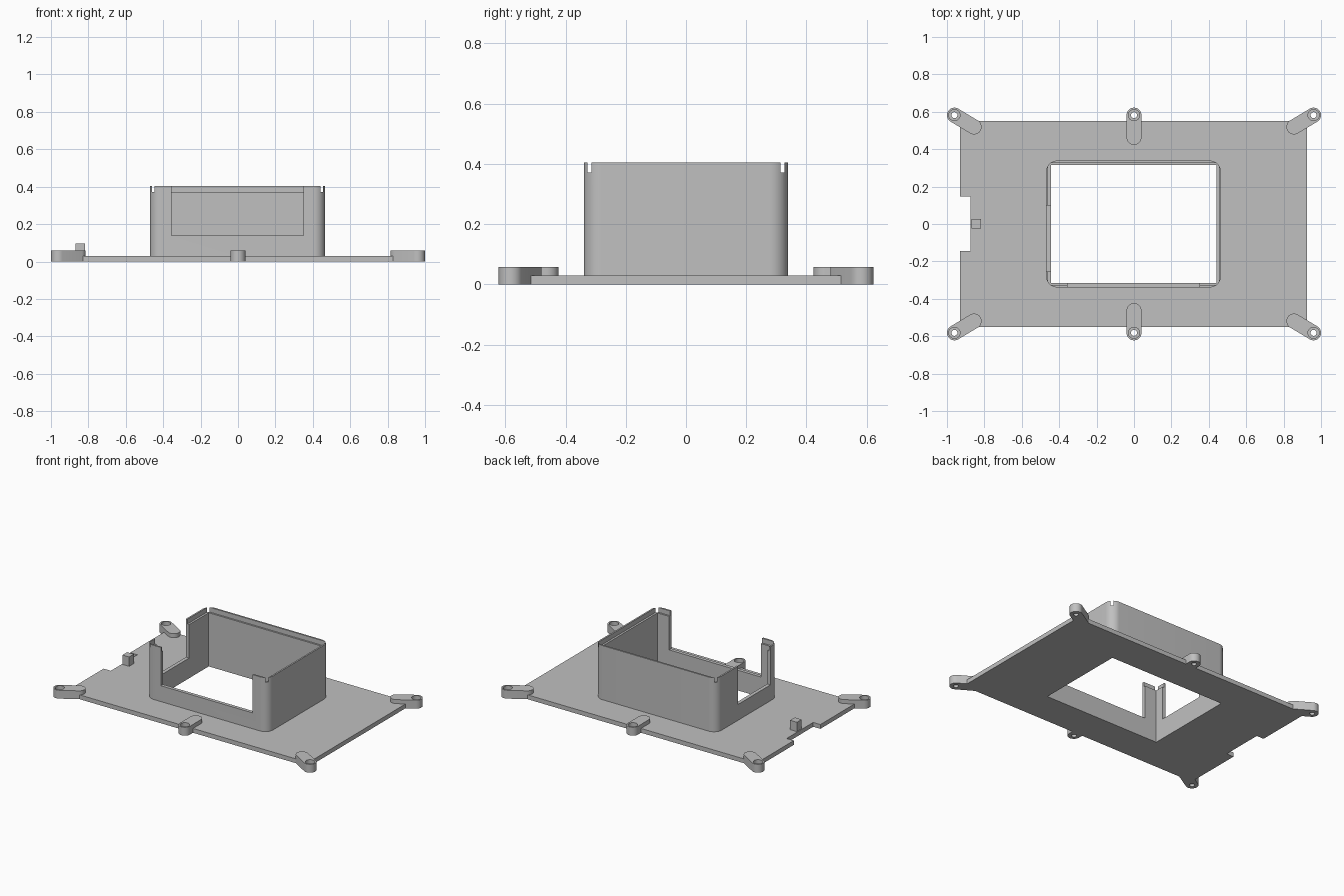
import bpy, bmesh
from math import cos, sin, pi, atan2, radians

cube = bpy.data.objects.get("Cube")
if cube:
    bpy.data.objects.remove(cube, do_unlink=True)

GREY = (0.53, 0.53, 0.53, 1)
mat = bpy.data.materials.new("plain grey")
mat.use_nodes = True
mat.diffuse_color = GREY
mat.node_tree.nodes["Principled BSDF"].inputs["Base Color"].default_value = GREY


def prism(name, outline, z0, z1):
    """Extrude a counter-clockwise outline from z0 to z1."""
    bm = bmesh.new()
    face = bm.faces.new([bm.verts.new((x, y, z0)) for x, y in outline])
    top = bmesh.ops.extrude_face_region(bm, geom=[face])["geom"]
    for v in top:
        if isinstance(v, bmesh.types.BMVert):
            v.co.z = z1
    bmesh.ops.recalc_face_normals(bm, faces=bm.faces)
    mesh = bpy.data.meshes.new(name)
    bm.to_mesh(mesh)
    bm.free()
    mesh.materials.append(mat)
    ob = bpy.data.objects.new(name, mesh)
    bpy.context.collection.objects.link(ob)
    return ob


def rect(x0, x1, y0, y1):
    return [(x0, y0), (x1, y0), (x1, y1), (x0, y1)]


def arc(cx, cy, r, start, sweep, n):
    return [(cx + r * cos(start + sweep * i / n), cy + r * sin(start + sweep * i / n))
            for i in range(n + 1)]


def circle(cx, cy, r, n=32):
    return arc(cx, cy, r, 0, 2 * pi, n)[:-1]


def rounded_rect(x0, x1, y0, y1, r):
    centres = [(x1 - r, y1 - r), (x0 + r, y1 - r), (x0 + r, y0 + r), (x1 - r, y0 + r)]
    return [p for i, c in enumerate(centres) for p in arc(*c, r, i * pi / 2, pi / 2, 12)]


def activate(ob):
    bpy.ops.object.select_all(action="DESELECT")
    ob.select_set(True)
    bpy.context.view_layer.objects.active = ob


def cut(ob, outline, z0, z1):
    """Subtract a prism from the object."""
    cutter = prism("cutter", outline, z0, z1)
    cutter.hide_render = True
    activate(ob)
    mod = ob.modifiers.new("cut", "BOOLEAN")
    mod.operation = "DIFFERENCE"
    mod.solver = "EXACT"
    mod.object = cutter
    bpy.ops.object.modifier_apply(modifier=mod.name)
    bpy.data.objects.remove(cutter, do_unlink=True)


def smooth(ob):
    activate(ob)
    bpy.ops.object.shade_smooth_by_angle(angle=radians(30))


PLATE_Z = 0.03
TOP_Z = 0.405
SILL_Z = 0.14
opening = rect(-0.445, 0.44, -0.315, 0.315)

# Base plate with central opening and a notch in the right edge
plate = prism("base_plate", rect(-0.93, 0.925, -0.55, 0.55), 0, PLATE_Z)
cut(plate, opening, -1, 1)
cut(plate, rect(-1, -0.875, -0.144, 0.147), -1, 1)

# Raised wall with rounded outer corners and square inner corners
wall = prism("raised_wall", rounded_rect(-0.47, 0.465, -0.339, 0.339, 0.06), PLATE_Z, TOP_Z)
cut(wall, opening, -1, 1)
# Stepped rim, which breaks through at the rounded corners
cut(wall, rect(-0.459, 0.454, -0.327, 0.327), 0.372, 1)
# Open-topped windows in the front and right walls
cut(wall, rect(-0.355, 0.35, -0.5, -0.2), SILL_Z, 1)
cut(wall, rect(-0.6, -0.4, -0.255, 0.1), SILL_Z, 1)
smooth(wall)

# Small locating block beside the notch
prism("locating_block", rect(-0.87, -0.818, -0.024, 0.027), PLATE_Z, 0.095)


def screw_tab(name, hole, end, r=0.04):
    """Slot-shaped tab with a counterbored hole at its outer end."""
    a = atan2(hole[1] - end[1], hole[0] - end[0])
    outline = arc(*hole, r, a - pi / 2, pi, 20) + arc(*end, r, a + pi / 2, pi, 20)
    tab = prism(name, outline, 0, 0.058)
    cut(tab, circle(*hole, 0.016), -1, 1)
    cut(tab, circle(*hole, 0.03), PLATE_Z, 1)
    smooth(tab)


# Six screw tabs, three along each long edge
for row, sy in (("front", -1), ("back", 1)):
    screw_tab(row + "_middle_tab", (0, sy * 0.582), (0, sy * 0.463))
    for side, sx in (("right", -1), ("left", 1)):
        screw_tab(f"{row}_{side}_tab", (sx * 0.96, sy * 0.582), (sx * 0.855, sy * 0.519))
